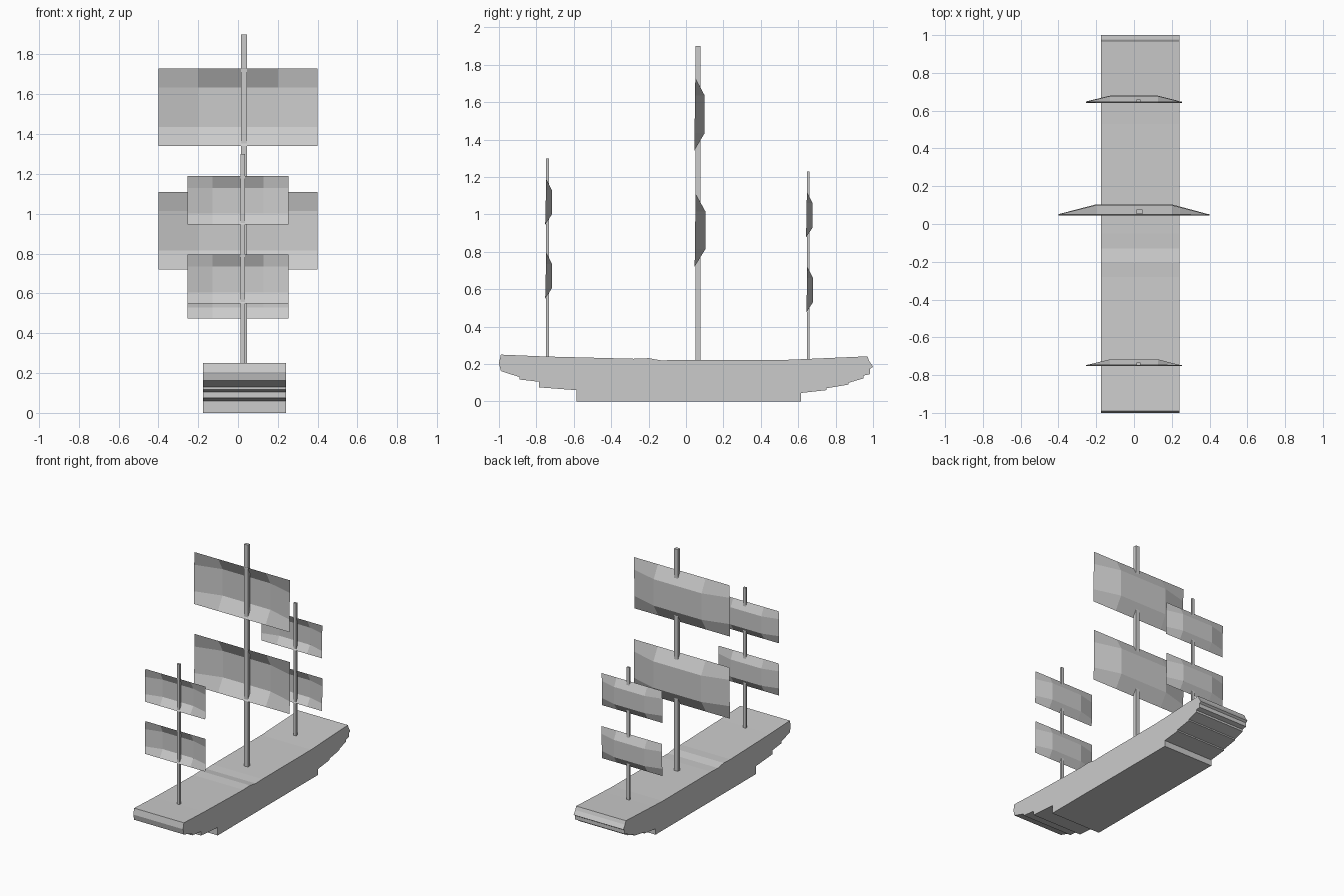
import bpy
import bmesh

cube = bpy.data.objects.get("Cube")
if cube:
    bpy.data.objects.remove(cube, do_unlink=True)

grey = bpy.data.materials.new("plain_grey")
grey.use_nodes = True
grey.diffuse_color = (0.6, 0.6, 0.6, 1)
grey.node_tree.nodes["Principled BSDF"].inputs["Base Color"].default_value = (0.6, 0.6, 0.6, 1)


def finish(name, bm):
    mesh = bpy.data.meshes.new(name)
    bm.to_mesh(mesh)
    bm.free()
    mesh.materials.append(grey)
    obj = bpy.data.objects.new(name, mesh)
    bpy.context.collection.objects.link(obj)
    return obj


def extruded(name, profile, x0, x1):
    """Extrude a (y, z) outline along x."""
    bm = bmesh.new()
    face = bm.faces.new([bm.verts.new((x0, y, z)) for y, z in profile])
    side = bmesh.ops.extrude_face_region(bm, geom=[face])["geom"]
    verts = [v for v in side if isinstance(v, bmesh.types.BMVert)]
    bmesh.ops.translate(bm, verts=verts, vec=(x1 - x0, 0, 0))
    bmesh.ops.recalc_face_normals(bm, faces=bm.faces)
    return finish(name, bm)


def mast(name, x0, x1, y0, y1, top):
    extruded(name, [(y0, 0.2), (y1, 0.2), (y1, top), (y0, top)], x0, x1)


def sail(name, half, inner, heights, y_edge, y_belly):
    """Three by three sheet with straight borders and a bulging middle."""
    bm = bmesh.new()
    xs = (-half, -inner, inner, half)
    grid = []
    for r, z in enumerate(heights):
        row = []
        for c, x in enumerate(xs):
            middle = r in (1, 2) and c in (1, 2)
            edge = y_edge - 0.002 * r
            row.append(bm.verts.new((x, y_belly if middle else edge, z)))
        grid.append(row)
    for r in range(3):
        for c in range(3):
            bm.faces.new((grid[r][c], grid[r + 1][c],
                          grid[r + 1][c + 1], grid[r][c + 1]))
    finish(name, bm)


# Hull: stepped bow and stern, keel block, gently sagging deck
deck = [(-0.99, 0.25), (-0.75, 0.24), (-0.28, 0.228), (-0.2, 0.231),
        (-0.13, 0.219), (-0.05, 0.222), (0.53, 0.222), (0.65, 0.227), (0.97, 0.241)]
stern = [(0.98, 0.215), (1, 0.185), (0.985, 0.175), (0.985, 0.146), (0.95, 0.138),
         (0.95, 0.123), (0.87, 0.1), (0.87, 0.09), (0.75, 0.07), (0.75, 0.06),
         (0.615, 0.045), (0.615, 0)]
bow = [(-0.585, 0), (-0.585, 0.06), (-0.785, 0.075), (-0.785, 0.105),
       (-0.89, 0.117), (-0.89, 0.13), (-0.99, 0.162), (-1, 0.205)]
extruded("hull", deck + stern + bow, -0.176, 0.24)

# Masts
mast("front_mast", 0.012, 0.034, -0.748, -0.732, 1.3)
mast("main_mast", 0.014, 0.046, 0.052, 0.077, 1.9)
mast("rear_mast", 0.012, 0.034, 0.646, 0.66, 1.23)

# Sails
sail("main_upper_sail", 0.4, 0.2, (1.73, 1.635, 1.435, 1.34), 0.05, 0.1)
sail("main_lower_sail", 0.4, 0.2, (1.11, 1.015, 0.815, 0.72), 0.052, 0.104)
for name, y, top in (("front_upper_sail", -0.747, 1.19), ("front_lower_sail", -0.747, 0.795),
                     ("rear_upper_sail", 0.647, 1.12), ("rear_lower_sail", 0.649, 0.72)):
    sail(name, 0.253, 0.128, (top, top - 0.06, top - 0.19, top - 0.245), y, y + 0.03)
